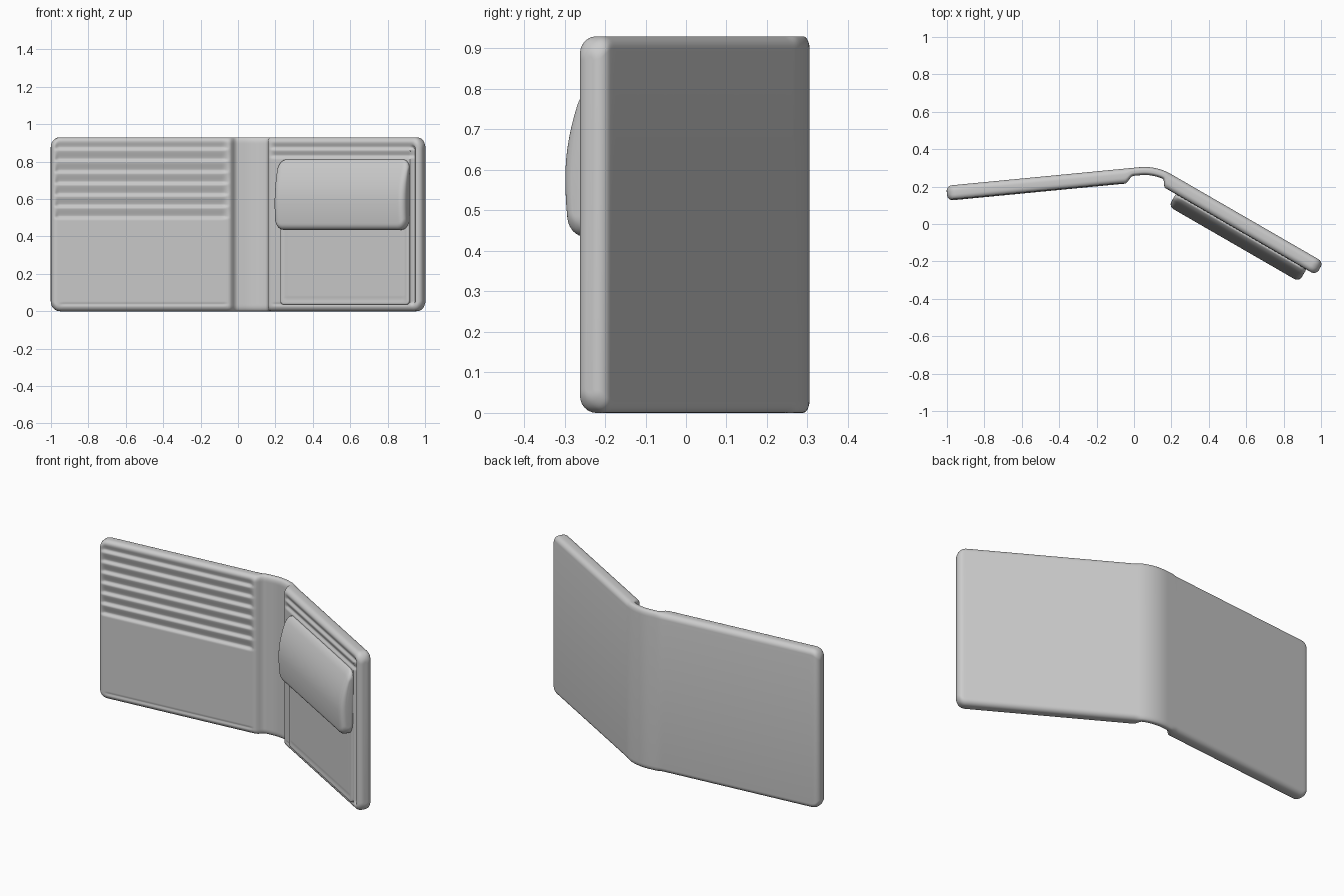
import bpy, bmesh
from math import sin, cos, pi, radians, sqrt

if "Cube" in bpy.data.objects:
    bpy.data.objects.remove(bpy.data.objects["Cube"])

# Bend line of the open wallet seen from above (outer face)
A0, A1, RAD = radians(5.5), radians(-30), 0.28
ARC = RAD * (A0 - A1)
START = (0.03, 0.3037)
CX, CY = START[0] + RAD * sin(A0), START[1] - RAD * cos(A0)


def bend(s, z, d):
    """Map length s, height z and depth d (towards the inside) to the wallet."""
    th = A0 - min(max(s, 0), ARC) / RAD
    run = min(s, 0) + max(s - ARC, 0)
    k = RAD - d
    return (CX - k * sin(th) + run * cos(th), CY + k * cos(th) + run * sin(th), z)


def step(a, b, x):
    t = min(max((x - a) / (b - a), 0), 1)
    return t * t * (3 - 2 * t)


def window(a, b, x, soft):
    return step(a, a + soft, x) * (1 - step(b - soft, b, x))


def inset(radius, e):
    return radius - sqrt(max(radius ** 2 - (radius - e) ** 2, 0)) if e < radius else 0


def padded_slab(name, s0, s1, z0, z1, d0, d1, corner, edge, relief, ds, rows):
    """Rounded slab, built as slices along s, with a relief on its inner face."""
    ends = [corner * (1 - cos(i / 10 * pi / 2)) for i in range(10)]
    n = max(2, int((s1 - s0 - 2 * corner) / ds))
    cols = [s0 + e for e in ends]
    cols += [s0 + corner + (s1 - s0 - 2 * corner) * i / n for i in range(n + 1)]
    cols += [s1 - e for e in reversed(ends)]
    bm = bmesh.new()
    rings = []
    for s in cols:
        e = max(min(s - s0, s1 - s), 0)
        zi, di = inset(corner, e), inset(edge, e)
        lo, hi, back, front = z0 + zi, z1 - zi, d0 + di, d1 - di
        r = min(edge, (front - back) / 2 * 0.98)
        pts = []
        for cz, cd, a in ((hi - r, front - r, 90), (hi - r, back + r, 0),
                          (lo + r, back + r, -90), (lo + r, front - r, 180)):
            for i in range(7):
                t = radians(a - 15 * i)
                pts.append((cz + r * cos(t), cd + r * sin(t)))
        pts += [(lo + r + (hi - lo - 2 * r) * i / rows, front) for i in range(1, rows)]
        ring = []
        for z, d in pts:
            d += relief(s, z) * (d - d0) / (d1 - d0)
            ring.append(bm.verts.new(bend(s, z, d)))
        rings.append(ring)
    for a, b in zip(rings, rings[1:]):
        for i in range(len(a)):
            j = (i + 1) % len(a)
            bm.faces.new((a[i], a[j], b[j], b[i]))
    bm.faces.new(rings[0])
    bm.faces.new(rings[-1])
    bmesh.ops.recalc_face_normals(bm, faces=bm.faces)
    mesh = bpy.data.meshes.new(name)
    bm.to_mesh(mesh)
    bm.free()
    ob = bpy.data.objects.new(name, mesh)
    bpy.context.collection.objects.link(ob)
    bpy.ops.object.select_all(action='DESELECT')
    ob.select_set(True)
    bpy.context.view_layer.objects.active = ob
    bpy.ops.object.shade_smooth_by_angle(angle=radians(50))
    return ob


def lips(z, edges, pitch, depth):
    """Overlapping leather layers: drop above each lip, then rise to the next."""
    h = 0
    for lip in edges:
        t = z - lip
        if -0.01 < t < pitch:
            h -= depth * step(-0.01, 0.008, t) * (1 - step(0, pitch, t))
    return h


CARD_LIPS = [0.50 + 0.0615 * i for i in range(7)]


def body_relief(s, z):
    # thin spine
    h = -0.037 * step(-0.085, -0.04, s) * (1 - step(0.145, 0.185, s))
    # card slots on the left
    h += lips(z, CARD_LIPS, 0.06, 0.013) * window(-1.03, -0.085, s, 0.03)
    # seams along the bottom and beside the spine
    h -= 0.004 * window(0.03, 0.046, z, 0.008) * (window(-1.0, -0.09, s, 0.02)
                                                  + window(0.2, 1.06, s, 0.02))
    # layered top edge and side gap on the right
    h += lips(z, (0.825, 0.87), 0.04, 0.011) * window(0.19, 1.08, s, 0.02)
    h -= 0.02 * window(1.058, 1.086, s, 0.012) * window(0.03, 0.89, z, 0.02)
    return h


def flap_relief(s, z):
    # pillow shape, thinning towards the fold and slightly towards the lower edge
    top = -0.055 * max((z - 0.58) / 0.22, 0) ** 2
    return top - 0.012 * max((0.58 - z) / 0.14, 0) ** 2


def pocket_relief(s, z):
    # stitched rim around the coin pocket
    rim = min(s - 0.257, 1.052 - s, z - 0.035)
    return -0.005 * window(0.018, 0.034, rim, 0.008)


# Outer cover with spine and card slots
padded_slab("wallet_body", -1.039, 1.116, 0, 0.93, 0, 0.08, 0.05, 0.03,
            body_relief, 0.011, 150)
# Coin pocket
padded_slab("coin_pocket", 0.257, 1.052, 0.035, 0.70, 0.05, 0.09, 0.02, 0.008,
            pocket_relief, 0.012, 60)
# Coin pocket flap
padded_slab("coin_pocket_flap", 0.25, 1.056, 0.435, 0.812, 0.07, 0.156, 0.05, 0.03,
            flap_relief, 0.02, 40)
